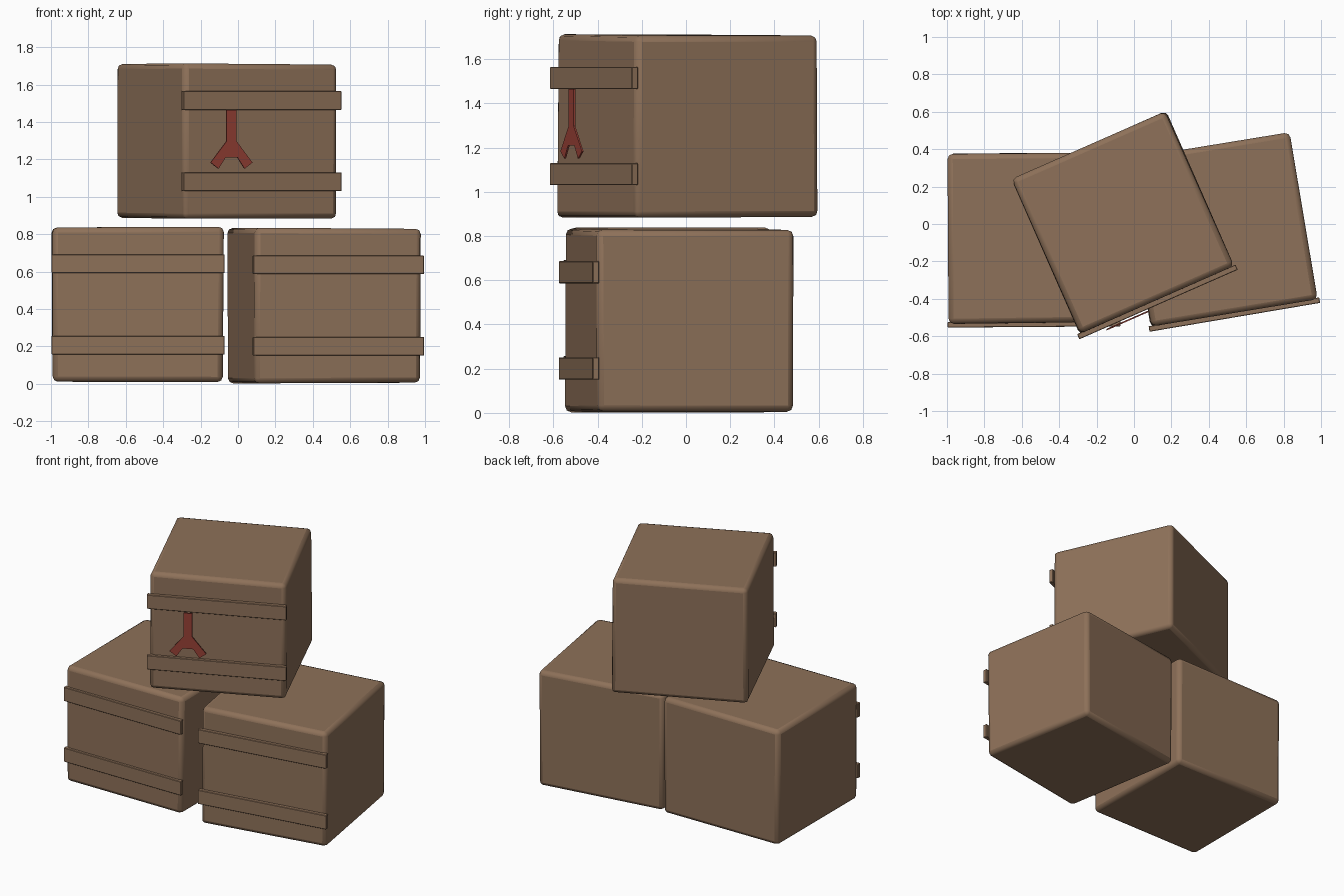
import bpy, bmesh, random
from math import radians
from mathutils import Matrix

if "Cube" in bpy.data.objects:
    bpy.data.objects.remove(bpy.data.objects["Cube"], do_unlink=True)

random.seed(4)


def material(name, colour):
    m = bpy.data.materials.new(name)
    m.use_nodes = True
    m.diffuse_color = colour
    m.node_tree.nodes["Principled BSDF"].inputs["Base Color"].default_value = colour
    return m


wood = material("brown wood", (0.27, 0.165, 0.10, 1))
paint = material("red paint", (0.30, 0.05, 0.035, 1))


def add_object(name, bm, mat, frame, bevel, segments=1):
    bmesh.ops.recalc_face_normals(bm, faces=bm.faces)
    mesh = bpy.data.meshes.new(name)
    bm.to_mesh(mesh)
    bm.free()
    mesh.materials.append(mat)
    obj = bpy.data.objects.new(name, mesh)
    bpy.context.collection.objects.link(obj)
    obj.matrix_world = frame
    if bevel:
        mod = obj.modifiers.new("soft edges", 'BEVEL')
        mod.width, mod.segments = bevel, segments
    return obj


def box(size, centre, wobble=0.0):
    bm = bmesh.new()
    bmesh.ops.create_cube(bm, size=1)
    for v in bm.verts:
        for i in range(3):
            v.co[i] = v.co[i] * size[i] + centre[i] + random.uniform(-wobble, wobble)
    return bm


WIDTH, DEPTH, HEIGHT = 0.90, 0.905, 0.825


def crate(name, x, y, z, turn, width=WIDTH):
    """Rounded, slightly irregular crate with two front straps."""
    frame = Matrix.Translation((x, y, z)) @ Matrix.Rotation(radians(turn), 4, 'Z')
    body = add_object(name + "_body", box((width, DEPTH, HEIGHT), (0, 0, HEIGHT / 2), 0.004),
                      wood, frame, 0.028, 2)
    bpy.context.view_layer.objects.active = body
    bpy.ops.object.select_all(action='DESELECT')
    body.select_set(True)
    bpy.ops.object.shade_smooth_by_angle(angle=radians(40))
    for label, height in (("lower", 0.195), ("upper", 0.63)):
        add_object(f"{name}_{label}_strap",
                   box((0.925, 0.03, 0.10), (0, -DEPTH / 2 - 0.008, height)),
                   wood, frame, 0.003)
    return frame


crate("right_crate", -0.537, -0.075, 0.012, 0.4, 0.91)
crate("left_crate", 0.46, -0.03, 0.006, 9.6)
top_frame = crate("top_crate", -0.06, 0.005, 0.885, 23.7)

# Forked painted mark on the front of the top crate
half = [(0.029, 0.58), (0.029, 0.412), (0.122, 0.298), (0.076, 0.265), (0.035, 0.325)]
outline = half + [(-px, pz) for px, pz in reversed(half)]
bm = bmesh.new()
face = bm.faces.new([bm.verts.new((px - 0.187, -0.483, pz)) for px, pz in outline])
ext = bmesh.ops.extrude_face_region(bm, geom=[face])
bmesh.ops.translate(bm, vec=(0, -0.008, 0),
                    verts=[g for g in ext["geom"] if isinstance(g, bmesh.types.BMVert)])
add_object("forked_mark", bm, paint, top_frame, 0)
